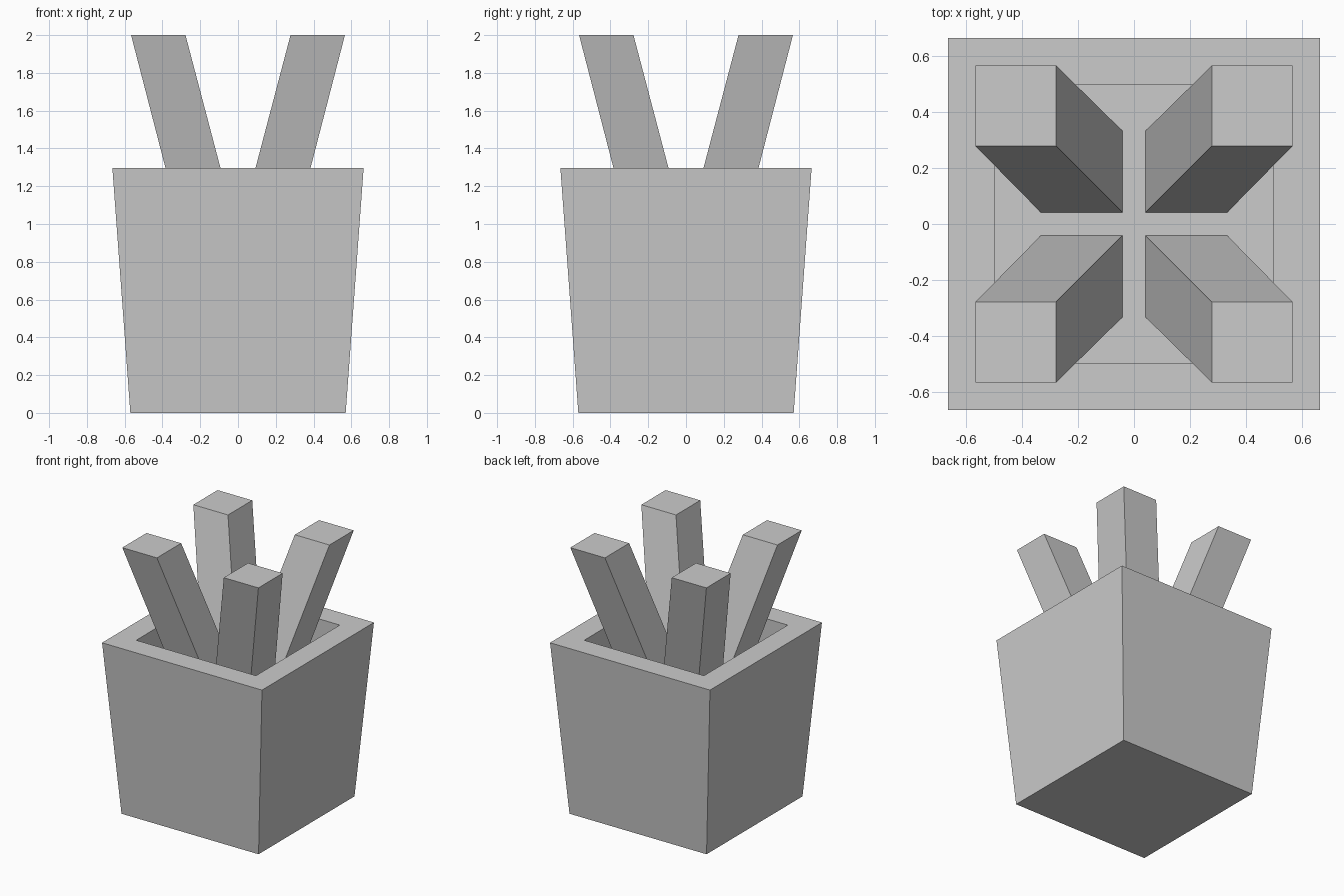
import bpy, bmesh

if "Cube" in bpy.data.objects:
    bpy.data.objects.remove(bpy.data.objects["Cube"])


def square(bm, cx, cy, half, z):
    return [bm.verts.new((cx + sx * half, cy + sy * half, z))
            for sx, sy in ((-1, -1), (1, -1), (1, 1), (-1, 1))]


def loft(name, sections):
    """Skin a stack of (cx, cy, half_width, z) squares and cap both ends."""
    bm = bmesh.new()
    rings = [square(bm, *s) for s in sections]
    for a, b in zip(rings, rings[1:]):
        for i in range(4):
            j = (i + 1) % 4
            bm.faces.new((a[i], a[j], b[j], b[i]))
    bm.faces.new(rings[0][::-1])
    bm.faces.new(rings[-1])
    bmesh.ops.recalc_face_normals(bm, faces=bm.faces)
    mesh = bpy.data.meshes.new(name)
    bm.to_mesh(mesh)
    bm.free()
    obj = bpy.data.objects.new(name, mesh)
    bpy.context.collection.objects.link(obj)
    return obj


FLOOR = 1.10

# Tapered square pot: outer wall, flat rim, straight inner wall and raised floor
loft("pot", [(0, 0, 0.57, 0), (0, 0, 0.665, 1.296),
             (0, 0, 0.498, 1.296), (0, 0, 0.498, FLOOR)])

# Four slanted square stalks leaning outwards from the pot floor
for sx, side in ((-1, "left"), (1, "right")):
    for sy, end in ((-1, "front"), (1, "back")):
        loft(f"stalk_{end}_{side}", [(sx * 0.187, sy * 0.187, 0.146, FLOOR),
                                     (sx * 0.422, sy * 0.422, 0.144, 2.0)])
